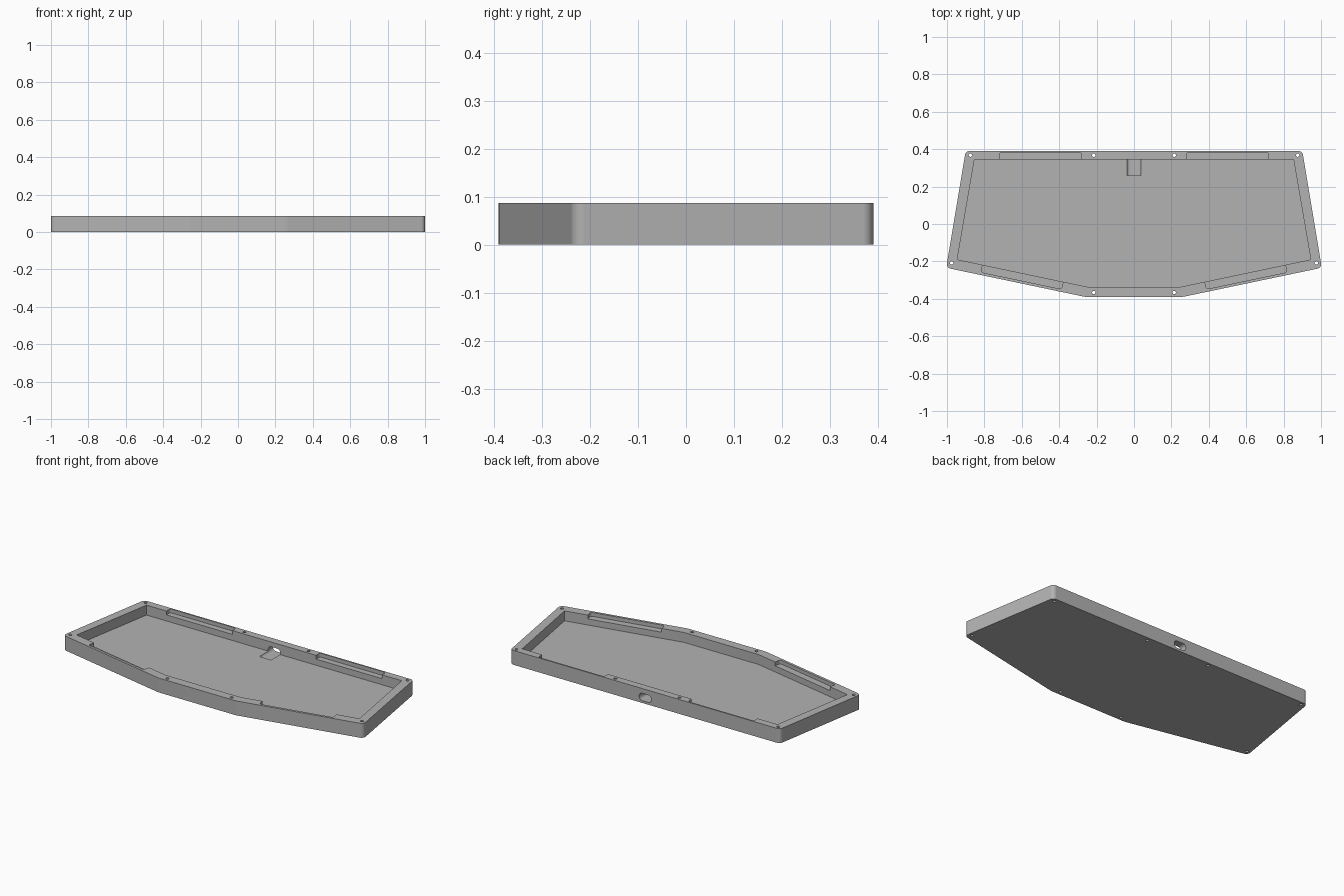
import bpy
import bmesh
from math import radians, tan, cos, sin, pi
from mathutils import Vector

cube = bpy.data.objects.get("Cube")
if cube:
    bpy.data.objects.remove(cube, do_unlink=True)

HEIGHT = 0.087
FLOOR = 0.027
RIM_STEP = 0.064

grey = bpy.data.materials.new("plain grey")
grey.use_nodes = True
colour = (0.45, 0.45, 0.45, 1)
grey.diffuse_color = colour
grey.node_tree.nodes["Principled BSDF"].inputs["Base Color"].default_value = colour


def fillet(points, radii, steps=10):
    """Round the corners of a closed outline; a zero radius stays sharp."""
    out = []
    for i, (p, r) in enumerate(zip(points, radii)):
        p = Vector(p)
        a = (Vector(points[i - 1]) - p).normalized()
        b = (Vector(points[(i + 1) % len(points)]) - p).normalized()
        if r == 0:
            out.append(p)
            continue
        half = a.angle(b) / 2
        centre = p + (a + b).normalized() * (r / sin(half))
        start = p + a * (r / tan(half)) - centre
        end = p + b * (r / tan(half)) - centre
        turn = start.angle_signed(end)
        n = max(2, round(steps * abs(turn) / (pi / 2)))
        for k in range(n + 1):
            t = -turn * k / n
            out.append(centre + Vector((start.x * cos(t) - start.y * sin(t),
                                        start.x * sin(t) + start.y * cos(t))))
    return out


def prism(name, outline, low, high, along_y=False):
    """Extrude an outline in z, or an x-z outline along y."""
    place = (lambda p, h: (p[0], h, p[1])) if along_y else (lambda p, h: (p[0], p[1], h))
    bm = bmesh.new()
    face = bm.faces.new([bm.verts.new(place(p, low)) for p in outline])
    top = bmesh.ops.extrude_face_region(bm, geom=[face])["geom"]
    shift = Vector(place((0, 0), high - low))
    bmesh.ops.translate(bm, vec=shift, verts=[v for v in top if isinstance(v, bmesh.types.BMVert)])
    bmesh.ops.recalc_face_normals(bm, faces=bm.faces)
    mesh = bpy.data.meshes.new(name)
    bm.to_mesh(mesh)
    bm.free()
    mesh.materials.append(grey)
    obj = bpy.data.objects.new(name, mesh)
    bpy.context.collection.objects.link(obj)
    return obj


def mirrored(half):
    """Complete a right-half outline listed from back to front."""
    return half + [(-x, y) for x, y in reversed(half)]


# Outer body with rounded corners
outer = mirrored([(0.9, 0.39), (1.004, -0.234), (0.26, -0.39)])
tray = prism("tray", fillet(outer, [0.025, 0.025, 0.1, 0.1, 0.025, 0.025]), 0, HEIGHT)

cutters = []

# Main cavity
inner = mirrored([(0.853, 0.345), (0.945, -0.19), (0.25, -0.336)])
cutters.append(prism("cavity", inner, FLOOR, 0.2))

# Shallow rim pockets, back and front
edge = Vector((0.744, 0.156)).normalized()
inward = Vector((-edge.y, edge.x))
mid = Vector((0.594, -0.263))
front = [mid + edge * u + inward * v
         for u, v in ((-0.22, 0.02), (0.22, 0.02), (0.22, -0.041), (-0.22, -0.041))]
back = [Vector(p) for p in ((0.28, 0.32), (0.72, 0.32), (0.72, 0.381), (0.28, 0.381))]
for side in (1, -1):
    for label, shape in (("front", front), ("back", back)):
        pts = [(p.x * side, p.y) for p in shape]
        cutters.append(prism(label + "_pocket", fillet(pts, [0, 0, 0.012, 0.012], 5), RIM_STEP, 0.2))

# Screw holes through the rim
for x, y in ((0.875, 0.368), (0.215, 0.368), (0.975, -0.208), (0.215, -0.366)):
    for side in (1, -1):
        ring = [(x * side + 0.009 * cos(k * pi / 10), y + 0.009 * sin(k * pi / 10)) for k in range(20)]
        cutters.append(prism("screw_hole", ring, -0.1, 0.2))

# Rounded cable opening, running into the floor as a groove
slot = [(-0.04, 0.014), (0.04, 0.014), (0.04, 0.058), (-0.04, 0.058)]
cutters.append(prism("cable_slot", fillet(slot, [0.02] * 4, 8), 0.26, 0.5, along_y=True))

# Cut everything out of the body
for cutter in cutters:
    mod = tray.modifiers.new(cutter.name, "BOOLEAN")
    mod.operation = "DIFFERENCE"
    mod.solver = "EXACT"
    mod.object = cutter
    cutter.hide_render = True
bpy.context.view_layer.update()
graph = bpy.context.evaluated_depsgraph_get()
result = bpy.data.meshes.new_from_object(tray.evaluated_get(graph))
tray.modifiers.clear()
tray.data = result
for cutter in cutters:
    bpy.data.objects.remove(cutter, do_unlink=True)

# Smooth only the rounded corners
bpy.ops.object.select_all(action="DESELECT")
tray.select_set(True)
bpy.context.view_layer.objects.active = tray
bpy.ops.object.shade_smooth_by_angle(angle=radians(20))
weighted = tray.modifiers.new("even_shading", "WEIGHTED_NORMAL")
weighted.keep_sharp = True
